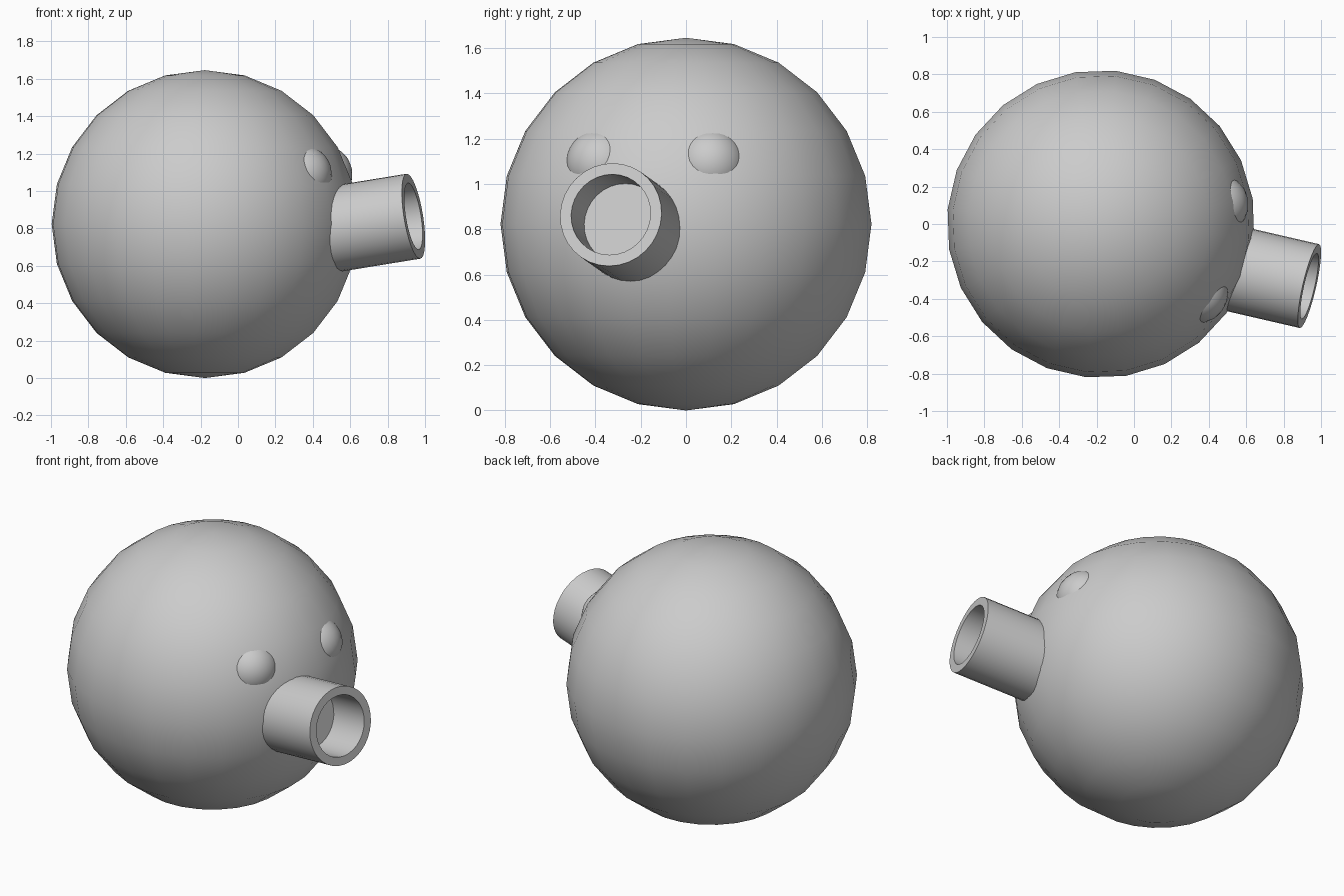
import bpy, bmesh
from math import radians, cos, sin, tau
from mathutils import Vector, Matrix

if "Cube" in bpy.data.objects:
    bpy.data.objects.remove(bpy.data.objects["Cube"])

CENTRE = Vector((-0.177, 0, 0.823))
RADIUS = 0.823
YAW = radians(-13)


def direction(azimuth, elevation):
    return Vector((cos(elevation) * cos(azimuth), cos(elevation) * sin(azimuth), sin(elevation)))


def finish(name, bm, matrix):
    bmesh.ops.recalc_face_normals(bm, faces=bm.faces[:])
    mesh = bpy.data.meshes.new(name)
    bm.to_mesh(mesh)
    bm.free()
    ob = bpy.data.objects.new(name, mesh)
    bpy.context.collection.objects.link(ob)
    ob.matrix_world = matrix
    bpy.ops.object.select_all(action='DESELECT')
    ob.select_set(True)
    bpy.context.view_layer.objects.active = ob
    bpy.ops.object.shade_smooth_by_angle(angle=radians(35))
    return ob


def ball(name, centre, radius, segments, rings, rotation):
    bm = bmesh.new()
    bmesh.ops.create_uvsphere(bm, u_segments=segments, v_segments=rings, radius=radius)
    return finish(name, bm, Matrix.Translation(centre) @ rotation.to_matrix().to_4x4())


# Round body, turned so a column of faces looks along the snout
body_turn = Matrix.Rotation(YAW + radians(7.5), 3, 'Z').to_quaternion()
ball("body", CENTRE, RADIUS, 24, 12, body_turn)

# Shallow eye bumps, one each side of the snout
for name, side in (("left_eye", 1), ("right_eye", -1)):
    d = direction(YAW + side * radians(22.5), radians(22.5))
    ball(name, CENTRE + d * 0.69, 0.16, 24, 12, d.to_track_quat('Z', 'Y'))

# Hollow snout: a cup profile (radius, height) spun round its axis
profile = [(0, -0.26), (0.18, -0.26), (0.18, 0), (0.23, 0), (0.23, -0.5), (0, -0.5)]
bm = bmesh.new()
verts = [bm.verts.new((r, 0, z)) for r, z in profile]
edges = [bm.edges.new(pair) for pair in zip(verts, verts[1:])]
bmesh.ops.spin(bm, geom=verts + edges, cent=(0, 0, 0), axis=(0, 0, 1), angle=tau, steps=32)
bmesh.ops.remove_doubles(bm, verts=bm.verts[:], dist=0.0005)
axis = direction(YAW, radians(9))
finish("snout", bm, Matrix.Translation((0.938, -0.332, 0.865))
       @ axis.to_track_quat('Z', 'Y').to_matrix().to_4x4())
